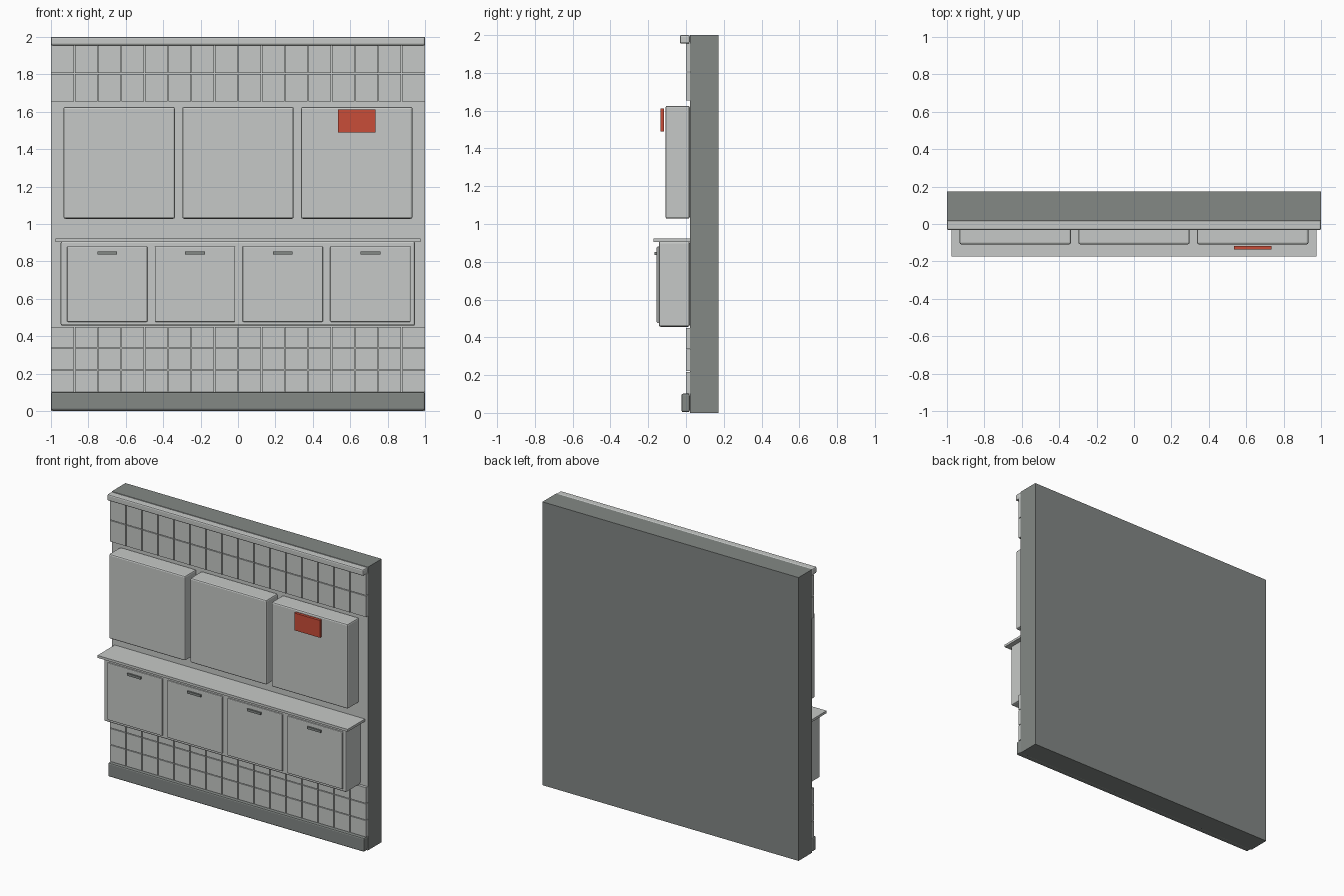
import bpy, bmesh
from mathutils import Vector

if "Cube" in bpy.data.objects:
    bpy.data.objects.remove(bpy.data.objects["Cube"])


def material(name, rgb):
    m = bpy.data.materials.new(name)
    m.diffuse_color = (*rgb, 1)
    m.use_nodes = True
    m.node_tree.nodes["Principled BSDF"].inputs["Base Color"].default_value = m.diffuse_color
    return m


LIGHT = material("light grey", (0.565, 0.584, 0.571))
DARK = material("dark grey", (0.227, 0.246, 0.235))
RED = material("red", (0.584, 0.074, 0.040))


def add_box(bm, x, y, z):
    """Box spanning the (min, max) pairs x, y and z."""
    verts = bmesh.ops.create_cube(bm, size=1)["verts"]
    for v in verts:
        v.co = Vector([(a + b) / 2 + c * (b - a) for (a, b), c in zip((x, y, z), v.co)])


def boxes(name, mat, spans, bevel=0.0):
    bm = bmesh.new()
    for x, y, z in spans:
        add_box(bm, x, y, z)
    mesh = bpy.data.meshes.new(name)
    bm.to_mesh(mesh)
    bm.free()
    obj = bpy.data.objects.new(name, mesh)
    bpy.context.collection.objects.link(obj)
    mesh.materials.append(mat)
    if bevel:
        mod = obj.modifiers.new("rounded edges", "BEVEL")
        mod.width = bevel
        mod.segments = 2
    return obj


WALL = 0.02  # front plane of the wall

# Wall slab: dark, with a light front face
wall = boxes("wall", DARK, [((-1, 1), (WALL, 0.173), (0, 2))])
wall.data.materials.append(LIGHT)
for face in wall.data.polygons:
    face.material_index = 1 if face.normal.y < -0.5 else 0

# Tile rows above and below the cabinets
PITCH, GAP = 0.125, 0.0025


def tile_rows(name, levels):
    spans = []
    for low, high in zip(levels, levels[1:]):
        for i in range(16):
            x = -1 + i * PITCH
            left = x if i == 0 else x + GAP
            right = x + PITCH if i == 15 else x + PITCH - GAP
            spans.append(((left, right), (0.0, WALL), (low + GAP, high - GAP)))
    boxes(name, LIGHT, spans)


tile_rows("upper_tiles", (1.652, 1.805, 1.958))
tile_rows("lower_tiles", (0.10, 0.22, 0.337, 0.453))

# Cornice and skirting
boxes("cornice", LIGHT, [((-1, 1), (-0.033, WALL), (1.955, 2.0))], 0.009)
boxes("skirting", DARK, [((-1, 1), (-0.024, WALL), (0.004, 0.102))], 0.009)

# Wall cabinets
for cx in (-0.635, 0, 0.635):
    boxes("wall_cabinet", LIGHT, [((cx - 0.298, cx + 0.298), (-0.109, WALL), (1.028, 1.626))], 0.01)

# Red notice on the right-hand cabinet
boxes("notice", RED, [((0.535, 0.735), (-0.136, -0.117), (1.49, 1.612))])

# Base cabinet with worktop
boxes("base_cabinet", LIGHT, [((-0.948, 0.946), (-0.144, WALL), (0.456, 0.908))], 0.01)
boxes("worktop", LIGHT, [((-0.977, 0.977), (-0.173, WALL), (0.905, 0.922))])

# Cabinet doors with handles
for i in range(4):
    cx = -0.699 + i * 0.469
    boxes("door", LIGHT, [((cx - 0.215, cx + 0.215), (-0.155, -0.14), (0.477, 0.88))], 0.005)
    boxes("handle", DARK, [((cx - 0.053, cx + 0.053), (-0.166, -0.152), (0.837, 0.853))])
